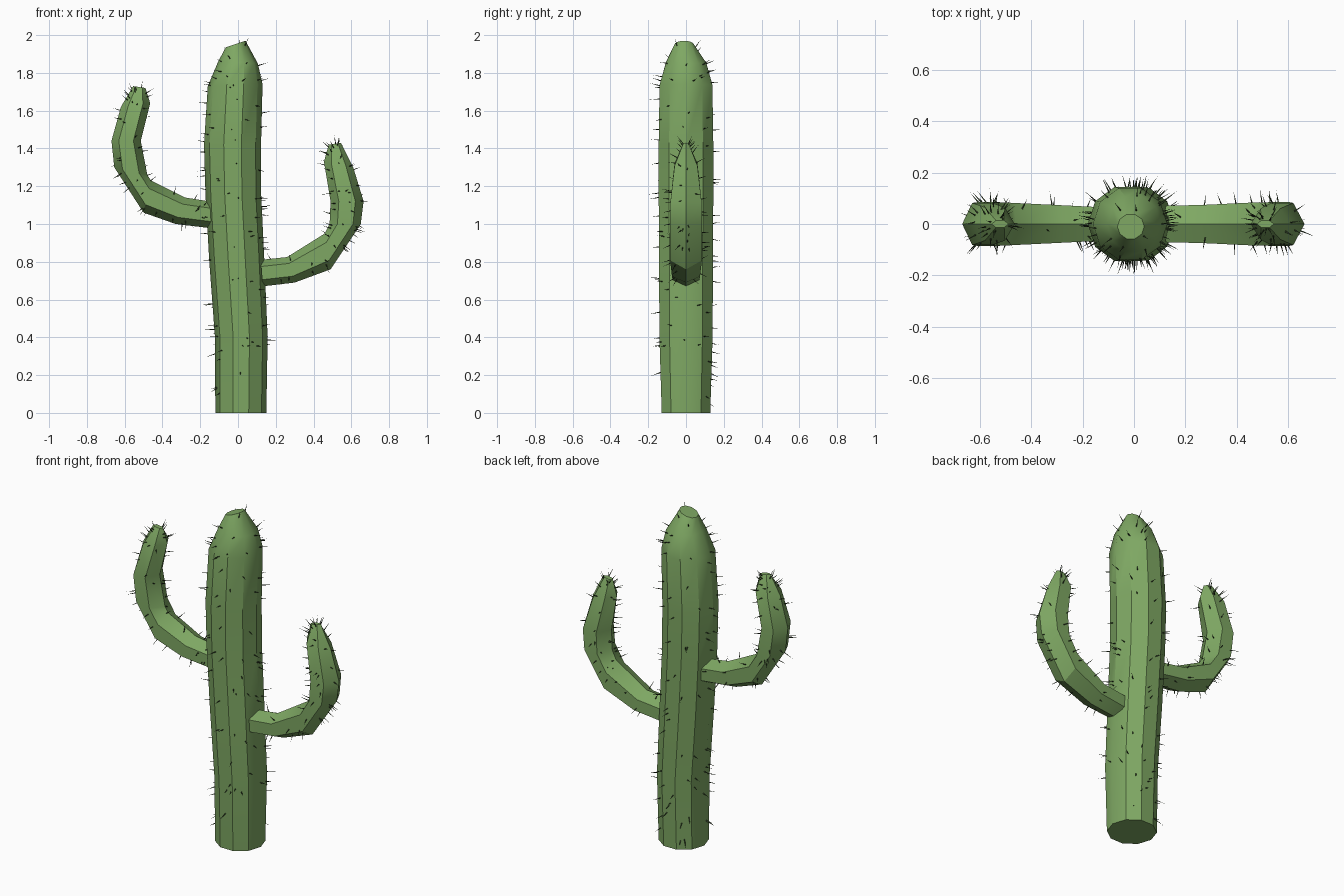
import bpy, bmesh, math, random
from mathutils import Vector

if "Cube" in bpy.data.objects:
    bpy.data.objects.remove(bpy.data.objects["Cube"])

random.seed(7)


def material(name, color):
    m = bpy.data.materials.new(name)
    m.diffuse_color = (*color, 1)
    m.use_nodes = True
    m.node_tree.nodes["Principled BSDF"].inputs["Base Color"].default_value = m.diffuse_color
    return m


GREEN = material("cactus_green", (0.21, 0.39, 0.125))
DARK = material("spine_dark", (0.03, 0.05, 0.02))


def add_object(name, bm, mat, smooth=None):
    bmesh.ops.recalc_face_normals(bm, faces=bm.faces)
    me = bpy.data.meshes.new(name)
    bm.to_mesh(me)
    bm.free()
    me.materials.append(mat)
    ob = bpy.data.objects.new(name, me)
    bpy.context.collection.objects.link(ob)
    if smooth:
        bpy.ops.object.select_all(action='DESELECT')
        bpy.context.view_layer.objects.active = ob
        ob.select_set(True)
        bpy.ops.object.shade_smooth_by_angle(angle=math.radians(smooth))
    return ob


def loft(name, rings, sides, smooth, phase=0.0):
    """Each ring: (inner x, inner z), (outer x, outer z), y centre, y radius."""
    bm = bmesh.new()
    loops = []
    for (x0, z0), (x1, z1), yc, ry in rings:
        c = Vector(((x0 + x1) / 2, yc, (z0 + z1) / 2))
        u = Vector(((x1 - x0) / 2, 0, (z1 - z0) / 2))
        loops.append([])
        for i in range(sides):
            a = 2 * math.pi * i / sides + phase
            loops[-1].append(bm.verts.new(c + u * math.cos(a) + Vector((0, ry * math.sin(a), 0))))
    for a, b in zip(loops, loops[1:]):
        for i in range(sides):
            j = (i + 1) % sides
            bm.faces.new((a[i], a[j], b[j], b[i]))
    bm.faces.new(loops[0])
    bm.faces.new(loops[-1])
    return add_object(name, bm, GREEN, smooth)


def spines(name, body, count, tip_count, tip_z, skip):
    """Scatter thin three-sided needles over the surface of a body."""
    me = body.data
    quads = [p for p in me.polygons if len(p.vertices) == 4]
    tips = [p for p in quads if p.center.z > tip_z]
    picks = random.choices(quads, [p.area for p in quads], k=count)
    picks += random.choices(tips, [p.area for p in tips], k=tip_count)
    bm = bmesh.new()
    for p in picks:
        v = [me.vertices[i] for i in p.vertices]
        s, t = random.random(), random.random()
        w = ((1 - s) * (1 - t), s * (1 - t), s * t, (1 - s) * t)
        pos, n = Vector(), Vector()
        for k, q in zip(w, v):
            pos += q.co * k
            n += q.normal * k
        if skip(pos):
            continue
        jit = Vector([random.uniform(-0.2, 0.2) for _ in range(3)])
        n = (n.normalized() + jit).normalized()
        side = n.orthogonal().normalized()
        other = n.cross(side)
        tip = pos + n * random.uniform(0.035, 0.06)
        tip.z = min(tip.z, 2.0)
        base = pos - n * 0.01
        ring = [bm.verts.new(base + 0.004 * (side * math.cos(a) + other * math.sin(a)))
                for a in (0, 2.094, 4.189)]
        top = bm.verts.new(tip)
        bm.faces.new(ring)
        for i in range(3):
            bm.faces.new((ring[i], ring[(i + 1) % 3], top))
    return add_object(name, bm, DARK)


# Trunk: gently leaning column with a faceted dome
trunk = loft("trunk", [
    ((-0.12, 0.0), (0.15, 0.0), 0.0, 0.135),
    ((-0.122, 0.4), (0.157, 0.4), 0.0, 0.148),
    ((-0.152, 0.8), (0.14, 0.8), 0.0, 0.15),
    ((-0.172, 1.15), (0.123, 1.15), 0.0, 0.152),
    ((-0.18, 1.42), (0.122, 1.42), 0.0, 0.152),
    ((-0.16, 1.73), (0.13, 1.74), 0.0, 0.147),
    ((-0.105, 1.86), (0.105, 1.85), 0.0, 0.112),
    ((-0.065, 1.935), (0.04, 1.97), -0.01, 0.05),
], 10, 35)

# Left arm, curving upward
left_arm = loft("left_arm", [
    ((-0.12, 1.115), (-0.12, 0.975), 0.0, 0.075),
    ((-0.28, 1.14), (-0.33, 1.0), 0.0, 0.085),
    ((-0.46, 1.23), (-0.50, 1.06), 0.0, 0.095),
    ((-0.48, 1.26), (-0.655, 1.30), 0.0, 0.098),
    ((-0.515, 1.44), (-0.67, 1.44), 0.0, 0.095),
    ((-0.465, 1.64), (-0.62, 1.62), 0.0, 0.075),
    ((-0.49, 1.72), (-0.555, 1.73), 0.0, 0.016),
], 6, 30)

# Right arm, lower and shorter
right_arm = loft("right_arm", [
    ((0.12, 0.81), (0.13, 0.67), 0.0, 0.082),
    ((0.26, 0.825), (0.30, 0.69), 0.0, 0.086),
    ((0.46, 0.95), (0.49, 0.76), 0.0, 0.097),
    ((0.485, 1.0), (0.65, 1.0), 0.0, 0.098),
    ((0.49, 1.12), (0.665, 1.12), 0.0, 0.095),
    ((0.455, 1.33), (0.61, 1.30), 0.0, 0.07),
    ((0.48, 1.42), (0.545, 1.43), 0.0, 0.016),
], 6, 30)

# Needles
spines("trunk_spines", trunk, 120, 16, 1.75, lambda p: False)
for label, arm, z in (("left", left_arm, 1.6), ("right", right_arm, 1.3)):
    spines(label + "_arm_spines", arm, 60, 16, z, lambda p: abs(p.x) < 0.16)
